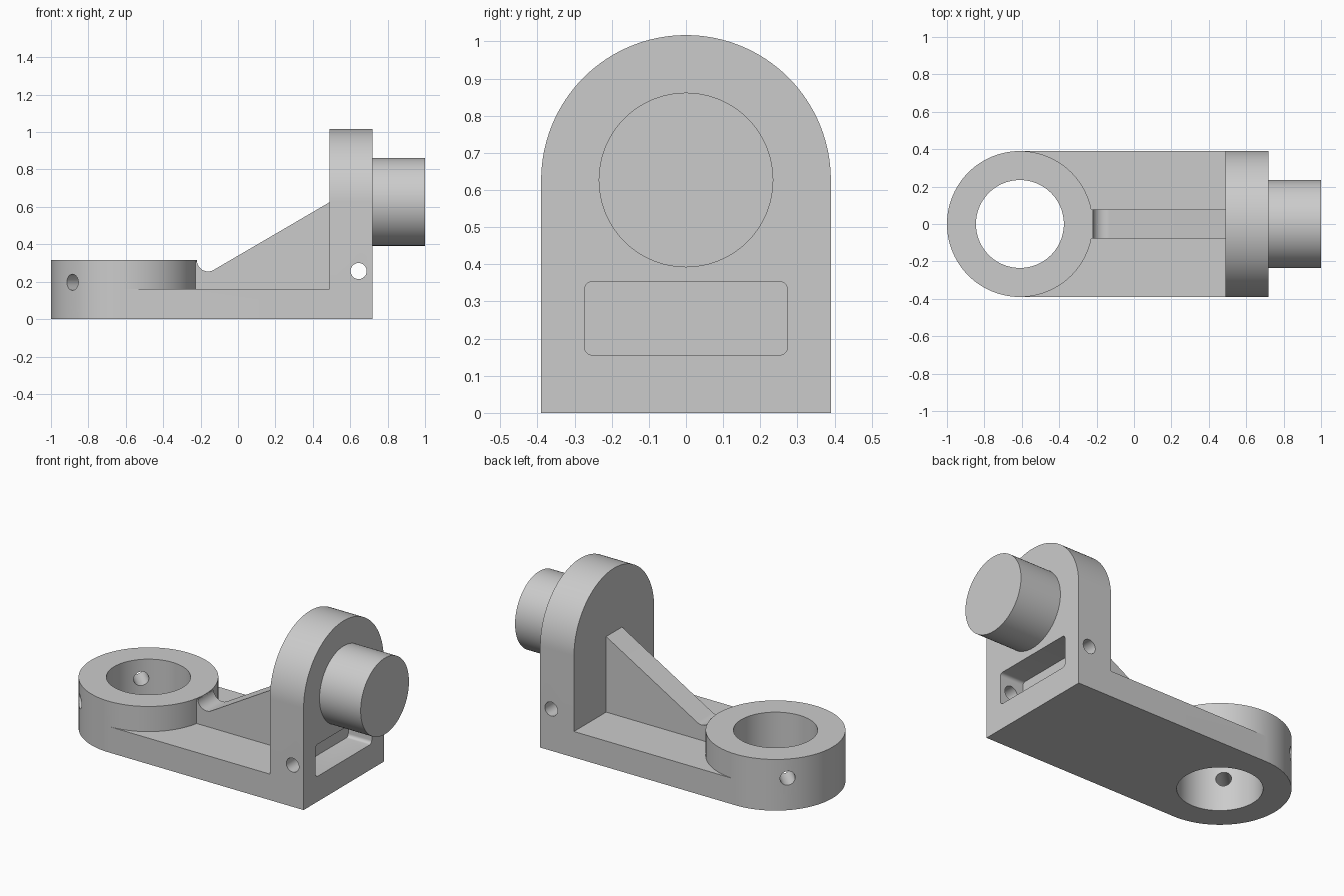
import bpy, bmesh
from math import radians, sin, cos

if "Cube" in bpy.data.objects:
    bpy.data.objects.remove(bpy.data.objects["Cube"])

RING_X, R, BORE, AXIS_Z = -0.61, 0.39, 0.235, 0.627


def arc(cx, cy, r, a0, a1, n):
    return [(cx + r * cos(radians(a0 + (a1 - a0) * i / n)),
             cy + r * sin(radians(a0 + (a1 - a0) * i / n))) for i in range(n + 1)]


def circle(cx, cy, r, n=96):
    return arc(cx, cy, r, 0, 360, n)[:-1]


def prism(name, pts, axis, lo, hi):
    """Extrude a 2D outline along an axis from lo to hi."""
    place = {'X': lambda u, v, d: (d, u, v),
             'Y': lambda u, v, d: (u, d, v),
             'Z': lambda u, v, d: (u, v, d)}[axis]
    bm = bmesh.new()
    a = [bm.verts.new(place(u, v, lo)) for u, v in pts]
    b = [bm.verts.new(place(u, v, hi)) for u, v in pts]
    bm.faces.new(a)
    bm.faces.new(b)
    for i in range(len(pts)):
        j = (i + 1) % len(pts)
        bm.faces.new((a[i], a[j], b[j], b[i]))
    bmesh.ops.recalc_face_normals(bm, faces=bm.faces)
    mesh = bpy.data.meshes.new(name)
    bm.to_mesh(mesh)
    bm.free()
    ob = bpy.data.objects.new(name, mesh)
    bpy.context.collection.objects.link(ob)
    return ob


def combine(target, other, op):
    other.hide_render = True
    bpy.context.view_layer.update()
    mod = target.modifiers.new(other.name, 'BOOLEAN')
    mod.operation, mod.solver, mod.object = op, 'EXACT', other
    bpy.context.view_layer.objects.active = target
    bpy.ops.object.modifier_apply(modifier=mod.name)
    bpy.data.objects.remove(other)


# Base plate, running into the ring on the left
body = prism("bracket", [(RING_X, -R), (0.72, -R), (0.72, R), (RING_X, R)], 'Z', 0, 0.16)

# Ring, arched upright, round boss and sloping rib with a fillet at the ring
solids = [
    prism("ring", circle(RING_X, 0, R), 'Z', 0, 0.315),
    prism("upright", [(-R, 0), (R, 0)] + arc(0, AXIS_Z, R, 0, 180, 64), 'X', 0.49, 0.72),
    prism("boss", circle(0, AXIS_Z, BORE), 'X', 0.65, 1.0),
    prism("rib", [(-0.26, 0.1), (0.55, 0.1), (0.55, 0.625), (0.49, 0.625)]
          + arc(-0.16, 0.315, 0.06, 301, 185, 14) + [(-0.26, 0.30)], 'Y', -0.077, 0.077),
]
for s in solids:
    combine(body, s, 'UNION')

# Bore, rounded pocket and cross pin hole
w, z0, z1, f = 0.273, 0.156, 0.353, 0.02
pocket = (arc(w - f, z0 + f, f, -90, 0, 6) + arc(w - f, z1 - f, f, 0, 90, 6)
          + arc(f - w, z1 - f, f, 90, 180, 6) + arc(f - w, z0 + f, f, 180, 270, 6))
cutters = [
    prism("bore", circle(RING_X, 0, BORE), 'Z', -0.1, 0.5),
    prism("pocket", pocket, 'X', 0.56, 0.8),
    prism("pin_hole", circle(0.645, 0.257, 0.043, 40), 'Y', -0.6, 0.6),
]
# Two radial screw holes through the ring wall
for angle in (135, 225):
    hole = prism("screw_hole", circle(0, 0.197, 0.043, 40), 'X', 0.12, 0.5)
    hole.location.x = RING_X
    hole.rotation_euler.z = radians(angle)
    cutters.append(hole)
for c in cutters:
    combine(body, c, 'DIFFERENCE')

body.select_set(True)
bpy.context.view_layer.objects.active = body
bpy.ops.object.shade_smooth_by_angle(angle=radians(30))
